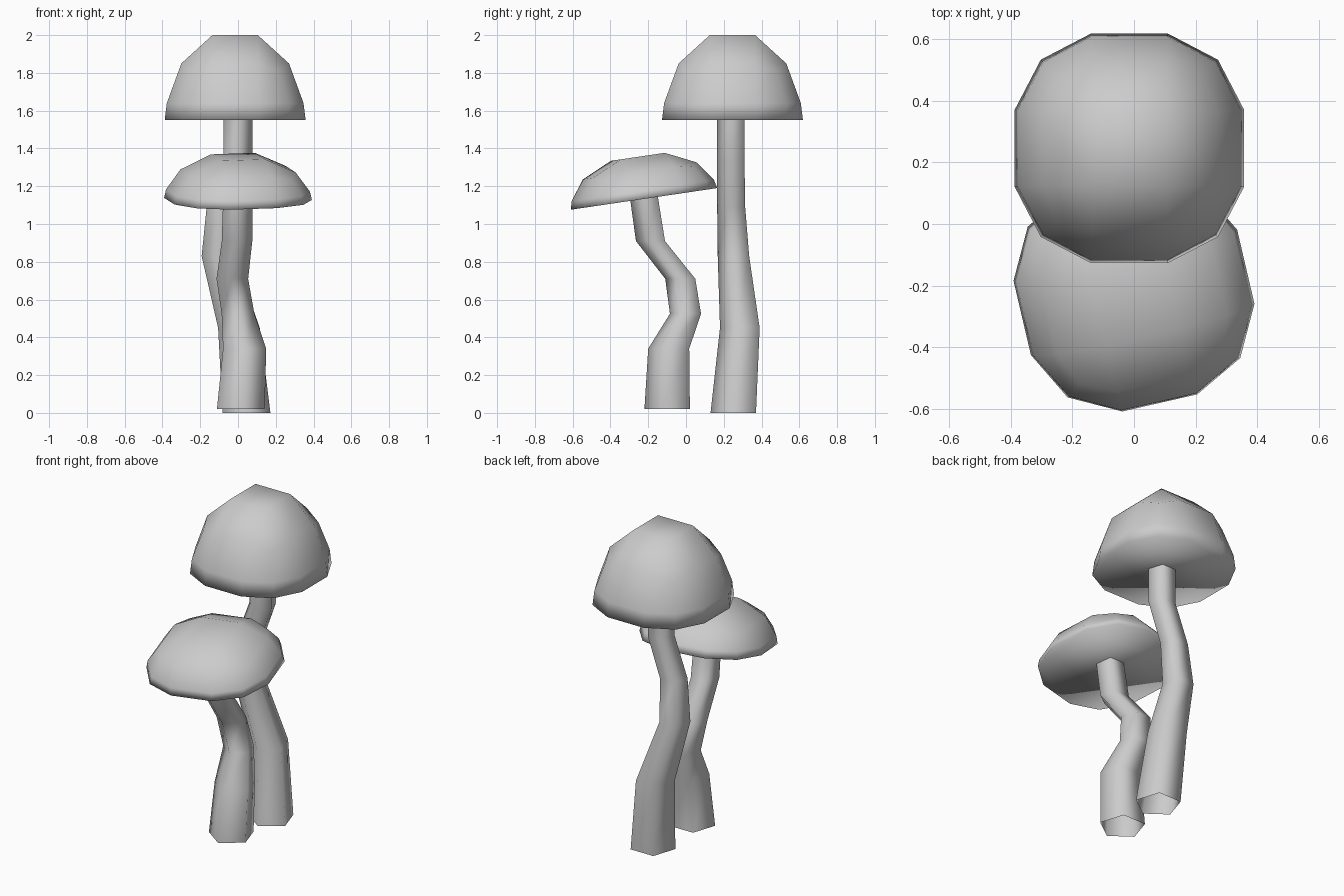
import bpy, bmesh
from math import cos, sin, pi, radians
from mathutils import Matrix, Vector

cube = bpy.data.objects.get("Cube")
if cube:
    bpy.data.objects.remove(cube, do_unlink=True)

# Single plain colour
grey = bpy.data.materials.new("plain_grey")
GREY = (0.6, 0.6, 0.6, 1)
grey.use_nodes = True
grey.diffuse_color = GREY
for node in grey.node_tree.nodes:
    if node.type == "BSDF_PRINCIPLED":
        node.inputs["Base Color"].default_value = GREY


def finish(bm, name):
    bmesh.ops.recalc_face_normals(bm, faces=bm.faces)
    for face in bm.faces:
        face.smooth = True
    mesh = bpy.data.meshes.new(name)
    bm.to_mesh(mesh)
    bm.free()
    mesh.materials.append(grey)
    obj = bpy.data.objects.new(name, mesh)
    bpy.context.collection.objects.link(obj)
    return obj


def bridge(bm, low, high):
    n = len(low)
    for k in range(n):
        j = (k + 1) % n
        bm.faces.new((low[k], low[j], high[j], high[k]))


def stem(name, path, sides=5):
    """Open tube through rings given as x, y, z, radius."""
    bm = bmesh.new()
    last = None
    for x, y, z, r in path:
        angles = [-pi / 2 + 2 * pi * k / sides for k in range(sides)]
        ring = [bm.verts.new((x + r * cos(a), y + r * sin(a), z)) for a in angles]
        if last:
            bridge(bm, last, ring)
        last = ring
    return finish(bm, name)


def cap(name, place, height=1.0, turn=0, tilt=0):
    """Rounded-square dome with a flat underside."""
    bm = bmesh.new()
    quarter = [Matrix.Rotation(k * pi / 2, 3, "Z") for k in range(4)]

    def ring(inner, outer, corner, z, corner_z):
        points = ((-inner, -outer, z), (inner, -outer, z), (corner, -corner, corner_z))
        return [bm.verts.new(q @ Vector(p)) for q in quarter for p in points]

    rim = ring(0.125, 0.373, 0.288, 0, 0)
    shoulder = ring(0.125, 0.362, 0.28, 0.09, 0.09)
    crown = ring(0.12, 0.285, 0.235, 0.3, 0.26)
    top = [bm.verts.new(q @ Vector((-0.12, -0.12, 0.45))) for q in quarter]
    bridge(bm, rim, shoulder)
    bridge(bm, shoulder, crown)
    for k in range(4):
        a, b = 3 * k, (k + 1) % 4
        bm.faces.new((crown[a], crown[a + 1], top[b], top[k]))
        bm.faces.new((crown[a + 1], crown[a + 2], crown[(a + 3) % 12], top[b]))
    bm.faces.new(top)
    bm.faces.new(rim[::-1])
    bm.transform(Matrix.Translation(place)
                 @ Matrix.Rotation(radians(tilt), 4, "X")
                 @ Matrix.Rotation(radians(turn), 4, "Z")
                 @ Matrix.Diagonal((1, 1, height, 1)))
    return finish(bm, name)


# Tall mushroom at the back
stem("tall_stem", [
    (0.045, 0.263, 0, 0.133),
    (0.005, 0.296, 0.45, 0.116),
    (-0.105, 0.26, 0.83, 0.092),
    (-0.088, 0.247, 1.09, 0.082),
    (0, 0.245, 1.33, 0.08),
    (0, 0.245, 1.56, 0.08)])
cap("tall_cap", (-0.015, 0.246, 1.55))

# Short mushroom at the front, with a flatter, leaning cap
stem("short_stem", [
    (0.015, -0.087, 0.02, 0.133),
    (0.035, -0.08, 0.34, 0.12),
    (0, 0.006, 0.525, 0.091),
    (-0.03, -0.022, 0.71, 0.088),
    (-0.005, -0.18, 0.91, 0.085),
    (0, -0.217, 1.155, 0.082)])
cap("short_cap", (0, -0.222, 1.133), height=0.5, turn=13, tilt=8.4)
